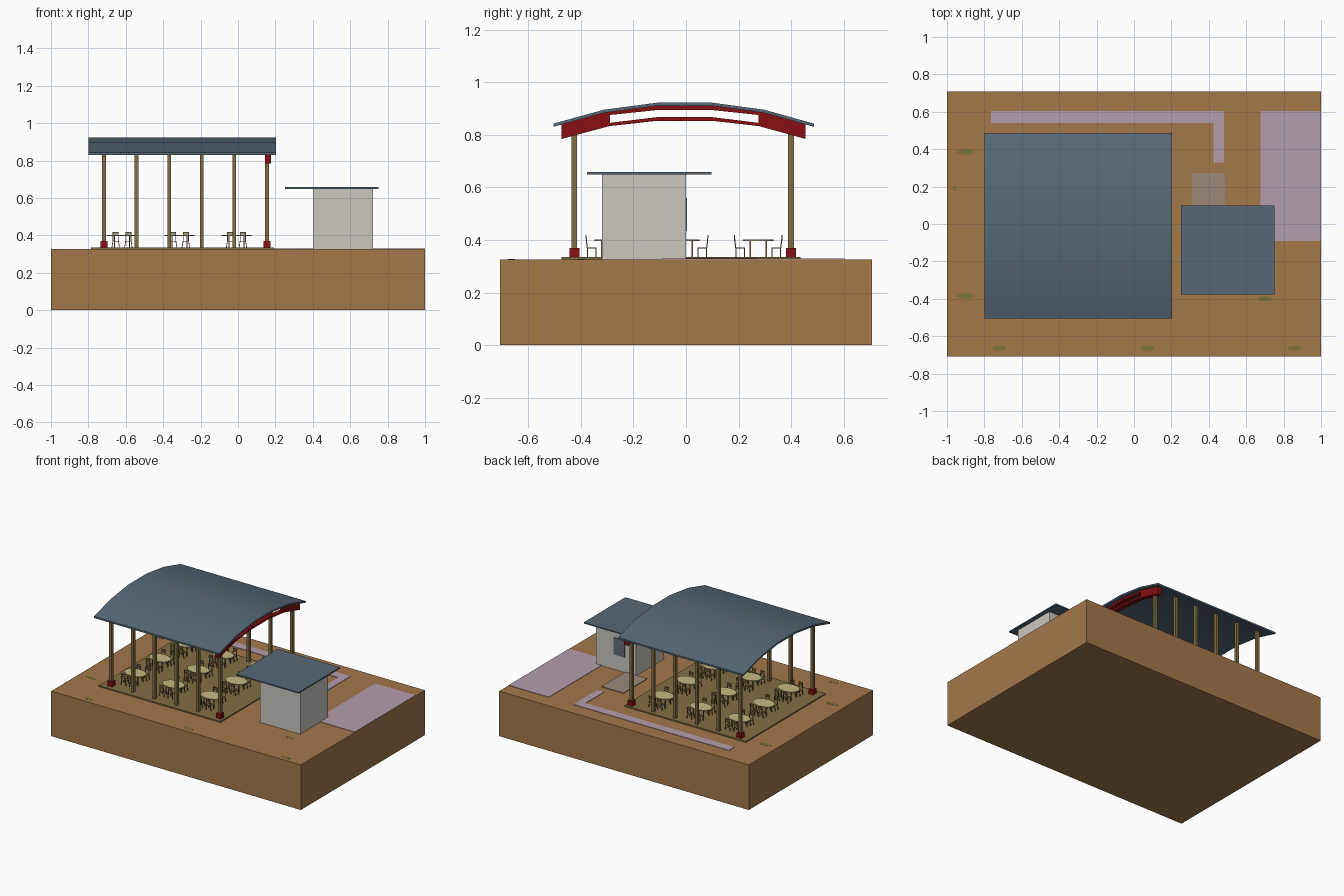
import bpy, bmesh, math
from mathutils import Matrix

if "Cube" in bpy.data.objects:
    bpy.data.objects.remove(bpy.data.objects["Cube"])


def material(name, rgb):
    m = bpy.data.materials.new(name)
    lin = [(c / 255 / 12.92) if c < 10 else ((c / 255 + 0.055) / 1.055) ** 2.4 for c in rgb]
    m.diffuse_color = (*lin, 1)
    m.use_nodes = True
    m.node_tree.nodes["Principled BSDF"].inputs["Base Color"].default_value = m.diffuse_color
    return m


EARTH = material("earth brown", (164, 119, 74))
MOSS = material("moss green", (126, 114, 62))
PAVING = material("mauve paving", (180, 158, 174))
STEP = material("step grey", (156, 136, 122))
SLATE = material("slate blue", (86, 104, 119))
WALL = material("wall grey", (202, 199, 191))
RED = material("dark red", (136, 14, 18))
WOOD = material("olive wood", (132, 110, 68))
TOP = material("pale table", (200, 184, 130))
GLASS = material("window grey", (98, 108, 124))

G = 0.326   # ground level
F = 0.335   # pavilion floor level


def finish(name, bm, mat, smooth=False):
    bmesh.ops.recalc_face_normals(bm, faces=bm.faces)
    me = bpy.data.meshes.new(name)
    bm.to_mesh(me)
    bm.free()
    me.materials.append(mat)
    if smooth:
        for p in me.polygons:
            p.use_smooth = True
        me.set_sharp_from_angle(angle=math.radians(30))
    ob = bpy.data.objects.new(name, me)
    bpy.context.collection.objects.link(ob)
    return ob


def add_box(bm, x0, x1, y0, y1, z0, z1):
    mat = Matrix.Translation(((x0 + x1) / 2, (y0 + y1) / 2, (z0 + z1) / 2)) @ \
        Matrix.Diagonal((x1 - x0, y1 - y0, z1 - z0, 1))
    return bmesh.ops.create_cube(bm, size=1, matrix=mat)["verts"]


def box(name, mat, *dims):
    bm = bmesh.new()
    add_box(bm, *dims)
    return finish(name, bm, mat)


def add_disc(bm, x, y, z0, z1, rx, ry, n=16):
    mat = Matrix.Translation((x, y, (z0 + z1) / 2)) @ Matrix.Diagonal((rx, ry, z1 - z0, 1))
    bmesh.ops.create_cone(bm, cap_ends=True, segments=n, radius1=1, radius2=1, depth=1, matrix=mat)


def add_strip(bm, upper, lower, x0, x1):
    """Closed band between an upper and a lower (y, z) line, extruded along x."""
    rows = [[bm.verts.new((x, y, z)) for y, z in line]
            for x, line in ((x0, upper), (x0, lower), (x1, lower), (x1, upper))]
    for i in range(len(upper) - 1):
        for k in range(4):
            a, b = rows[k], rows[(k + 1) % 4]
            bm.faces.new((a[i], a[i + 1], b[i + 1], b[i]))
    for i in (0, -1):
        bm.faces.new([r[i] for r in rows])


# Ground block, paving and moss
box("ground_block", EARTH, -1, 1, -0.709, 0.709, 0, G)
box("long_path", PAVING, -0.765, 0.48, 0.54, 0.603, G - 0.01, G + 0.003)
box("short_path", PAVING, 0.425, 0.48, 0.33, 0.54, G - 0.01, G + 0.003)
box("side_paving", PAVING, 0.677, 0.999, -0.09, 0.603, G - 0.01, G + 0.003)
box("entrance_slab", STEP, 0.31, 0.487, 0, 0.272, G - 0.01, G + 0.005)
bm = bmesh.new()
for x, y, rx, ry in ((-0.9, 0.385, 0.05, 0.016), (-0.9, -0.385, 0.05, 0.016), (-0.72, -0.665, 0.04, 0.014),
                     (0.07, -0.665, 0.04, 0.014), (0.86, -0.665, 0.04, 0.014), (0.7, -0.4, 0.04, 0.014),
                     (-0.96, 0.19, 0.01, 0.015)):
    add_disc(bm, x, y, G - 0.002, G + 0.001, rx, ry, 7)
finish("moss_patches", bm, MOSS)

# Pavilion floor, posts and corner footings
box("pavilion_floor", WOOD, -0.785, 0.19, -0.473, 0.435, G - 0.005, F)
posts, feet = bmesh.new(), bmesh.new()
for i in range(6):
    x = -0.717 + i * 0.1744
    for y in (-0.425, 0.40):
        add_box(posts, x - 0.010, x + 0.010, y - 0.011, y + 0.011, F, 0.856)
        if i in (0, 5):
            add_box(feet, x - 0.019, x + 0.019, y - 0.019, y + 0.019, F, 0.37)
finish("pavilion_posts", posts, WOOD)
finish("post_footings", feet, RED)

# Curved pavilion roof
arc = [(-0.505, 0.843), (-0.313, 0.896), (-0.108, 0.923), (0.098, 0.923), (0.298, 0.896), (0.487, 0.843)]
bm = bmesh.new()
add_strip(bm, arc, [(y, z - 0.012) for y, z in arc], -0.80, 0.203)
finish("pavilion_roof", bm, SLATE, smooth=True)

# Red arched beam with a long slot
bm = bmesh.new()
bx = (0.145, 0.177)
mid = [(-0.29, 0.889), (-0.108, 0.911), (0.098, 0.911), (0.276, 0.889)]
slot_top = [(-0.29, 0.876), (-0.108, 0.895), (0.098, 0.895), (0.276, 0.876)]
slot_low = [(-0.29, 0.846), (-0.108, 0.868), (0.098, 0.868), (0.276, 0.846)]
under = [(-0.29, 0.834), (-0.108, 0.854), (0.098, 0.854), (0.276, 0.834)]
add_strip(bm, mid, slot_top, *bx)
add_strip(bm, slot_low, under, *bx)
add_strip(bm, [(-0.473, 0.841), (-0.313, 0.885), (-0.29, 0.889)],
          [(-0.473, 0.785), (-0.313, 0.828), (-0.29, 0.834)], *bx)
add_strip(bm, [(0.276, 0.889), (0.298, 0.885), (0.455, 0.841)],
          [(0.276, 0.834), (0.298, 0.828), (0.455, 0.785)], *bx)
finish("arched_beam", bm, RED)

# Tables with four chairs each
tops, legs, chairs = bmesh.new(), bmesh.new(), bmesh.new()
for tx in (-0.62, -0.313, -0.008):
    for ty in (-0.29, -0.007, 0.275):
        add_disc(tops, tx, ty, 0.396, 0.402, 0.08, 0.058)
        for sx in (-1, 1):
            for sy in (-1, 1):
                lx, ly = tx + sx * 0.04, ty + sy * 0.03
                add_box(legs, lx - 0.003, lx + 0.003, ly - 0.003, ly + 0.003, F, 0.397)
                # chair: seat, splayed legs, back posts and rails
                cx, cy = tx + sx * 0.034, ty + sy * 0.069
                add_box(chairs, cx - 0.017, cx + 0.017, cy - 0.018, cy + 0.018, 0.367, 0.371)
                for px in (-1, 1):
                    for py in (-1, 1):
                        qx, qy = cx + px * 0.015, cy + py * 0.016
                        vs = add_box(chairs, qx - 0.002, qx + 0.002, qy - 0.002, qy + 0.002, F, 0.368)
                        for v in vs:
                            if v.co.z < 0.35:
                                v.co.x += px * 0.005
                    qx, qy = cx + px * 0.014, cy + sy * 0.017
                    vs = add_box(chairs, qx - 0.002, qx + 0.002, qy - 0.002, qy + 0.002, 0.37, 0.418)
                    for v in vs:
                        if v.co.z > 0.4:
                            v.co.y += sy * 0.005
                by = cy + sy * 0.021
                for z in (0.396, 0.411):
                    add_box(chairs, cx - 0.015, cx + 0.015, by - 0.0015, by + 0.0015, z, z + 0.008)
finish("table_tops", tops, TOP)
finish("table_legs", legs, WOOD)
finish("chairs", chairs, WOOD)

# Small kiosk with flat roof and rear window
box("kiosk_walls", WALL, 0.40, 0.723, -0.32, 0, G - 0.005, 0.652)
box("kiosk_roof", SLATE, 0.25, 0.75, -0.377, 0.098, 0.649, 0.658)
box("kiosk_window", GLASS, 0.49, 0.58, -0.002, 0.003, 0.435, 0.56)
